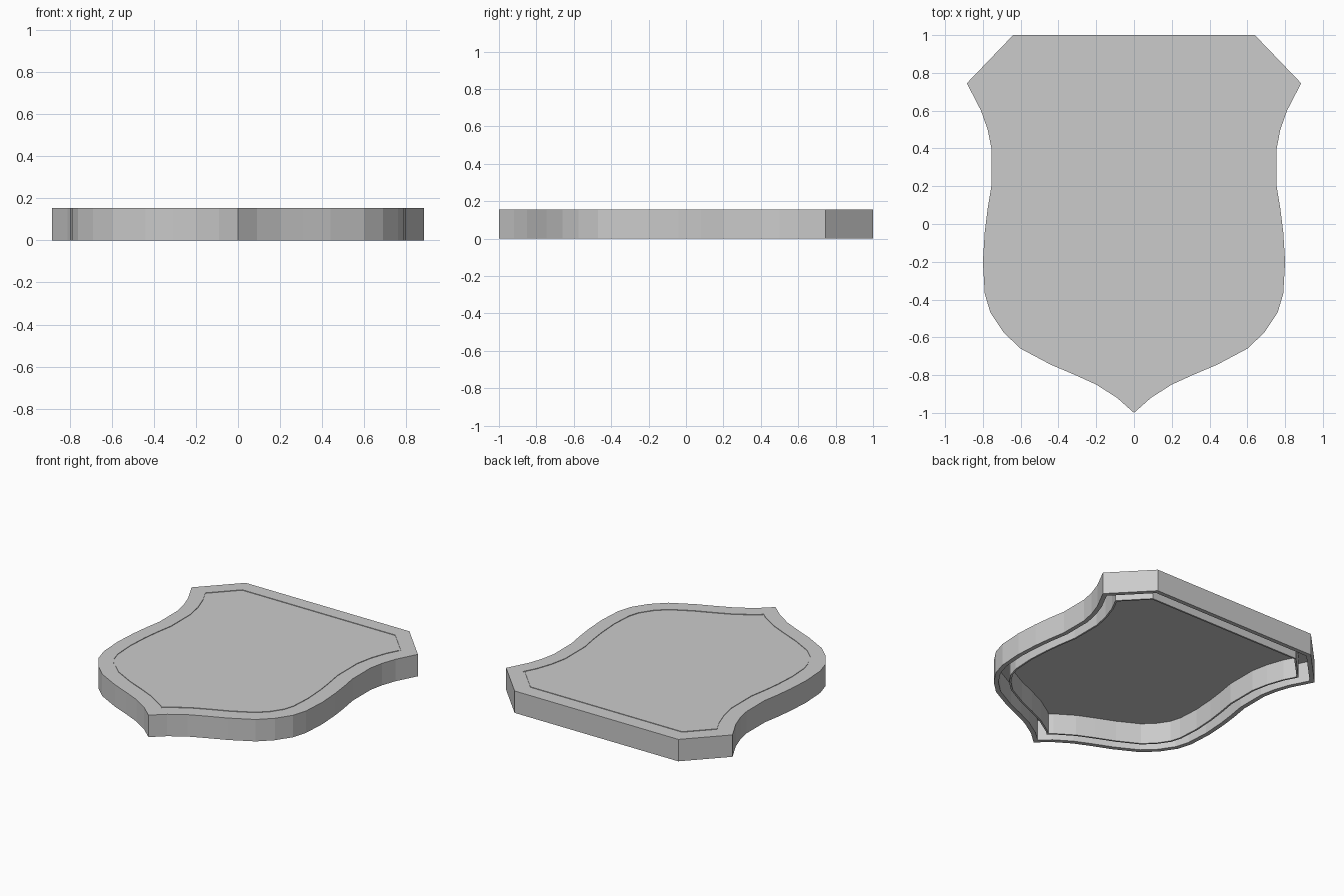
import bpy, bmesh
from mathutils import Vector

if "Cube" in bpy.data.objects:
    bpy.data.objects.remove(bpy.data.objects["Cube"])

# Right half of the shield outline, from bottom tip to top corner
half = [(0, -1), (.09, -.92), (.2, -.85), (.31, -.80), (.44, -.745), (.6, -.66),
        (.69, -.575), (.76, -.47), (.79, -.37), (.8, -.2), (.79, -.04), (.775, .08),
        (.755, .2), (.755, .4), (.775, .5), (.81, .6), (.885, .745), (.64, 1)]
outline = [Vector(p) for p in half] + [Vector((-x, y)) for x, y in reversed(half[1:])]


def inset(points, d):
    """Mitred inward offset of a counter-clockwise outline."""
    out = []
    n = len(points)
    for i, p in enumerate(points):
        a = (p - points[i - 1]).normalized()
        b = (points[(i + 1) % n] - p).normalized()
        na, nb = Vector((-a.y, a.x)), Vector((-b.y, b.x))
        m = na + nb
        out.append(p + m * (d * 2 / m.length_squared))
    return out


def loft(name, profile):
    """Sweep (inset, height) steps round the outline and cap both ends."""
    bm = bmesh.new()
    loops = [[bm.verts.new((p.x, p.y, z)) for p in inset(outline, d)] for d, z in profile]
    n = len(outline)
    for lo, hi in zip(loops, loops[1:]):
        for i in range(n):
            j = (i + 1) % n
            bm.faces.new((lo[i], lo[j], hi[j], hi[i]))
    bm.faces.new(loops[0])
    bm.faces.new(loops[-1])
    bmesh.ops.recalc_face_normals(bm, faces=bm.faces)
    me = bpy.data.meshes.new(name)
    bm.to_mesh(me)
    bm.free()
    ob = bpy.data.objects.new(name, me)
    bpy.context.collection.objects.link(ob)
    return ob


H, T = .155, .145          # top height, underside height
A, B = .098, .11           # fine groove and inner wall
loft("shield_shell", [
    (B, H), (B, H - .004), (A, H - .004), (A, H),    # panel top and groove
    (0, H), (0, 0), (.03, 0), (.03, T),              # outer rim wall
    (A, T), (A, 0), (B, 0), (B, T)])                 # open channel, inner wall, underside
